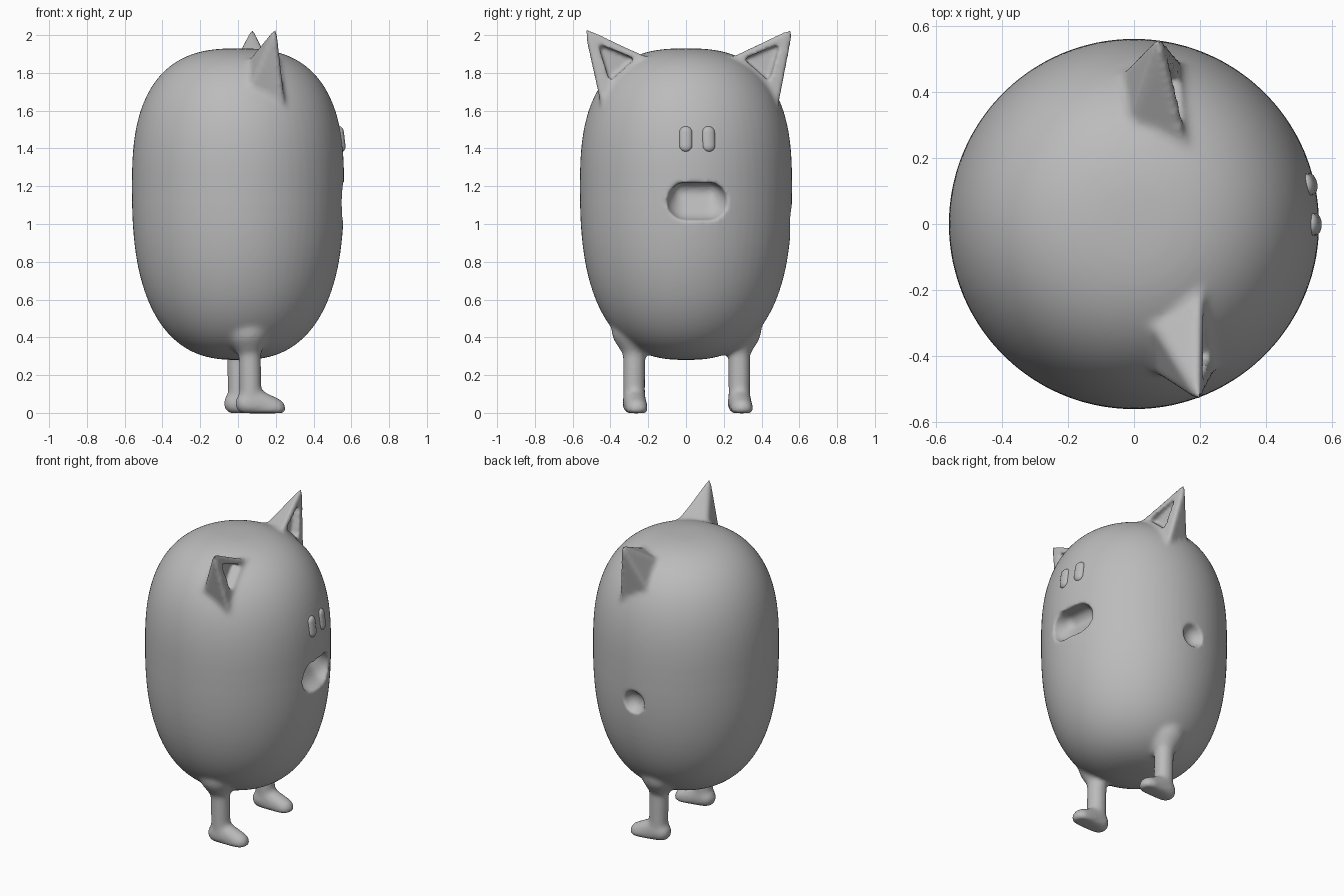
import bpy
import bmesh
from math import radians, sin, cos, copysign
from mathutils import Matrix, Vector

cube = bpy.data.objects.get("Cube")
if cube:
    bpy.data.objects.remove(cube, do_unlink=True)

# The creature is modelled facing +x, then turned slightly
TURN = Matrix.Rotation(radians(6.3), 4, 'Z')

grey = bpy.data.materials.new("plain grey")
grey.use_nodes = True
grey.diffuse_color = (0.5, 0.5, 0.5, 1)
grey.node_tree.nodes["Principled BSDF"].inputs["Base Color"].default_value = (0.5, 0.5, 0.5, 1)


def merge(bm, part):
    """Add a temporary bmesh to another one."""
    bmesh.ops.recalc_face_normals(part, faces=part.faces)
    mesh = bpy.data.meshes.new("part")
    part.to_mesh(mesh)
    part.free()
    bm.from_mesh(mesh)
    bpy.data.meshes.remove(mesh)


def add_hull(bm, points=(), balls=(), floor=None, squash=None):
    """Convex skin around points and balls (x, y, z, radius)."""
    part = bmesh.new()
    for p in points:
        part.verts.new(p)
    for x, y, z, r in balls:
        bmesh.ops.create_icosphere(part, subdivisions=3, radius=r,
                                   matrix=Matrix.Translation((x, y, z)))
    if floor is not None:
        for v in part.verts:
            v.co.z = max(v.co.z, floor)
    if squash:
        part.transform(squash)
    out = bmesh.ops.convex_hull(part, input=part.verts)
    junk = {g for g in out["geom_interior"] + out["geom_unused"]
            if isinstance(g, bmesh.types.BMVert)}
    bmesh.ops.delete(part, geom=list(junk), context='VERTS')
    merge(bm, part)


def finish(name, bm):
    bm.transform(TURN)
    mesh = bpy.data.meshes.new(name)
    bm.to_mesh(mesh)
    bm.free()
    mesh.materials.append(grey)
    mesh.shade_smooth()
    ob = bpy.data.objects.new(name, mesh)
    bpy.context.collection.objects.link(ob)
    return ob


def power(v, n):
    return copysign(abs(v) ** (2 / n), v)


# Barrel-shaped torso: a sphere remapped to a squarer profile
body = bmesh.new()
torso = bmesh.new()
bmesh.ops.create_uvsphere(torso, u_segments=64, v_segments=48, radius=1)
for v in torso.verts:
    ring = Vector((v.co.x, v.co.y))
    n, height = (2.65, 0.73) if v.co.z > 0 else (2.55, 0.92)
    radius = 0.562 * power(min(ring.length, 1), n)
    if ring.length > 1e-5:
        ring = ring.normalized() * radius
    v.co = (ring.x, ring.y, 1.2 + height * power(v.co.z, n))
merge(body, torso)

cuts = bmesh.new()
for s in (-1, 1):
    # Pointed ear with a flat front
    add_hull(body, points=[(0.14, s * 0.565, 2.05), (0.19, s * 0.18, 1.87),
                           (0.2, s * 0.475, 1.62), (0.0, s * 0.27, 1.84),
                           (0.0, s * 0.45, 1.7), (0.1, s * 0.2, 1.6)])
    # Triangular hollow in the ear
    rim = [(0.125, 0.485, 1.955), (0.12, 0.29, 1.875), (0.13, 0.425, 1.755)]
    add_hull(cuts, points=[(x + dx, s * y, z) for x, y, z in rim for dx in (0, 0.3)])
    # Leg, hip flare and foot
    y = s * 0.28
    add_hull(body, balls=[(0.03, y, 0.42, 0.06), (0.035, y, 0.1, 0.059)])
    add_hull(body, balls=[(0.02, y, 0.44, 0.12), (0.03, y, 0.33, 0.06)])
    add_hull(body, balls=[(0.015, y, 0.05, 0.062), (0.06, y, 0.07, 0.06),
                          (0.165, y, 0.02, 0.06)], floor=-0.002)

# Scooped mouth, deepest under its upper edge
add_hull(cuts, balls=[(0.56, s * 0.065, 1.12, 0.1) for s in (-1, 1)]
         + [(0.49, s * 0.07, 1.165, 0.055) for s in (-1, 1)])

# Round dimple on the left side
a = radians(84)
add_hull(cuts, balls=[(0.575 * cos(a), 0.575 * sin(a), 1.01, 0.078)])

cutter = finish("hollow_cutter", cuts)
cutter.hide_render = True
cutter.hide_viewport = True
cutter.display_type = 'WIRE'

# Blend the parts into one skin, carve the hollows, then soften the edges
creature = finish("body", body)


def blend(repeats):
    m = creature.modifiers.new("skin", 'REMESH')
    m.mode = 'VOXEL'
    m.voxel_size = 0.011
    m.use_smooth_shade = True
    m = creature.modifiers.new("soften", 'SMOOTH')
    m.factor = 0.5
    m.iterations = repeats


blend(14)
carve = creature.modifiers.new("carve", 'BOOLEAN')
carve.operation = 'DIFFERENCE'
carve.solver = 'EXACT'
carve.object = cutter
blend(4)

# Pill-shaped eyes, leaning back with the surface
for name, s in (("left_eye", 1), ("right_eye", -1)):
    eye = bmesh.new()
    place = (Matrix.Translation((0.541, s * 0.061, 1.45))
             @ Matrix.Rotation(radians(s * 6), 4, 'Z')
             @ Matrix.Rotation(radians(-7), 4, 'Y')
             @ Matrix.Diagonal((0.6, 1, 1, 1)))
    add_hull(eye, balls=[(0, 0, z, 0.034) for z in (-0.034, 0.034)], squash=place)
    finish(name, eye)
